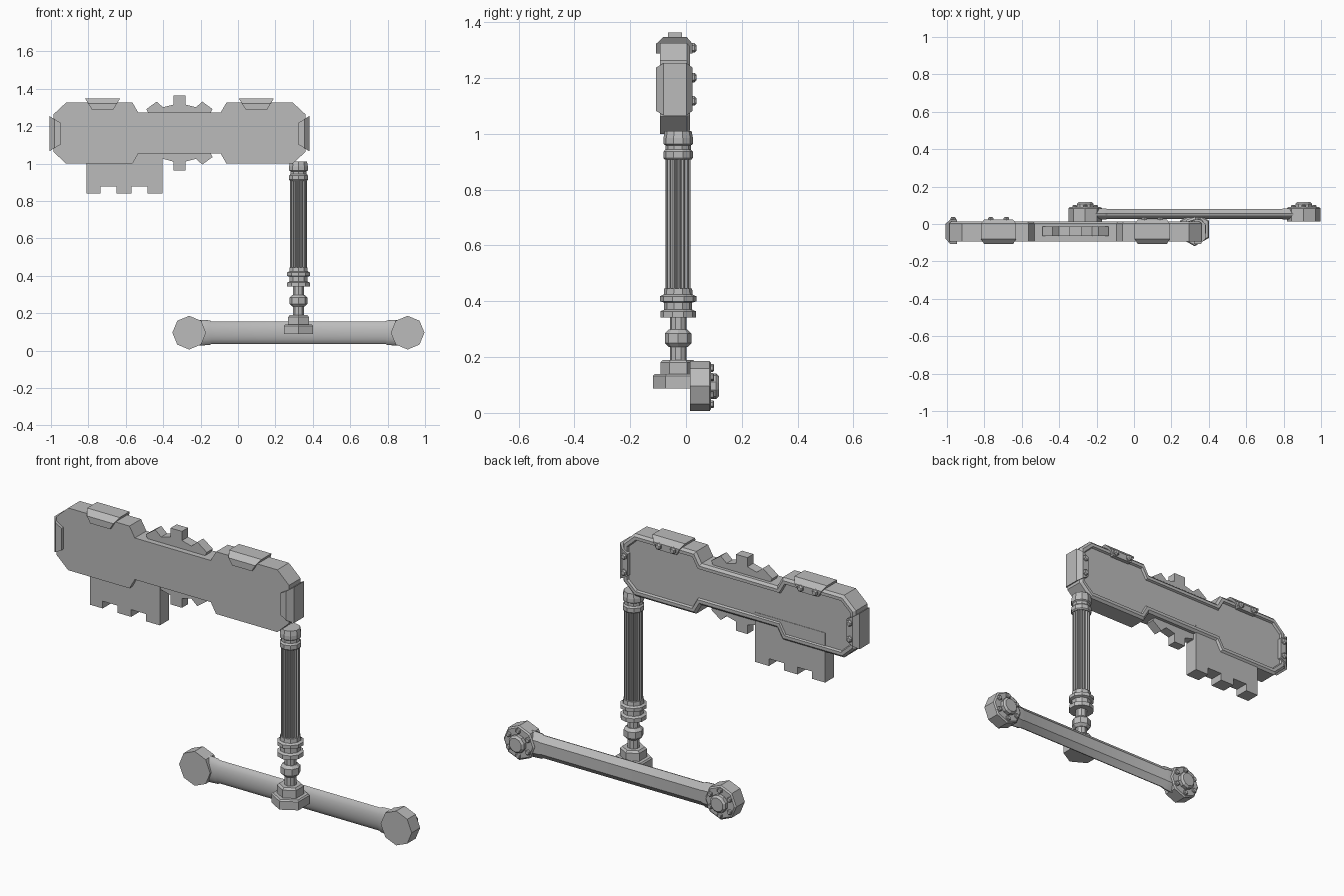
import bpy, bmesh
from math import sin, cos, pi, tau, radians

if "Cube" in bpy.data.objects:
    bpy.data.objects.remove(bpy.data.objects["Cube"])

grey = bpy.data.materials.new("plain_grey")
grey.use_nodes = True
grey.diffuse_color = (0.5, 0.5, 0.5, 1)
grey.node_tree.nodes["Principled BSDF"].inputs["Base Color"].default_value = (0.5, 0.5, 0.5, 1)


def finish(name, bm, smooth=None):
    bmesh.ops.recalc_face_normals(bm, faces=bm.faces)
    mesh = bpy.data.meshes.new(name)
    bm.to_mesh(mesh)
    bm.free()
    mesh.materials.append(grey)
    ob = bpy.data.objects.new(name, mesh)
    bpy.context.collection.objects.link(ob)
    if smooth:
        bpy.ops.object.select_all(action='DESELECT')
        ob.select_set(True)
        bpy.context.view_layer.objects.active = ob
        bpy.ops.object.shade_smooth_by_angle(angle=radians(smooth))
    return ob


def loft_mesh(rings):
    """Skin a list of equal rings and cap both ends."""
    bm = bmesh.new()
    loops = [[bm.verts.new(p) for p in r] for r in rings]
    n = len(loops[0])
    for a, b in zip(loops, loops[1:]):
        for i in range(n):
            j = (i + 1) % n
            bm.faces.new((a[i], a[j], b[j], b[i]))
    bm.faces.new(loops[0])
    bm.faces.new(loops[-1])
    return bm


def loft(name, rings, smooth=None):
    return finish(name, loft_mesh(rings), smooth)


def plate(name, pts, y0, y1):
    return loft(name, [[(x, y, z) for x, z in pts] for y in (y0, y1)])


def turned(name, cx, cy, profile, sides, smooth=None):
    """Upright turned part, with one corner along y."""
    return loft(name, [[(cx + r * sin(tau * i / sides), cy + r * cos(tau * i / sides), z)
                        for i in range(sides)] for r, z in profile], smooth)


def disc(name, cx, cz, profile, sides):
    """Turned part whose axis runs along y."""
    return loft(name, [[(cx + r * sin(tau * i / sides), y, cz + r * cos(tau * i / sides))
                        for i in range(sides)] for r, y in profile])


# Sign board, with a raised rim and recessed panel on the back
CX, CZ = -0.313, 1.163
quarter = [(0.674, 0.1), (0.606, 0.163), (0.251, 0.163), (0.22, 0.109)]
upper = quarter + [(-x, z) for x, z in reversed(quarter)]
outline = upper + [(x, -z) for x, z in reversed(upper)]
outline = [(CX + x, CZ + z) for x, z in outline]
bm = loft_mesh([[(x, y, z) for x, z in outline] for y in (-0.093, 0.003)])
bmesh.ops.recalc_face_normals(bm, faces=bm.faces)
back = max(bm.faces, key=lambda f: f.calc_center_median().y)
for width, depth in ((0.012, 0.011), (0.016, 0), (0.005, -0.011)):
    bmesh.ops.inset_region(bm, faces=[back], thickness=width, depth=depth, use_even_offset=True)
finish("sign_board", bm)

# Toothed ornament passing through the board
half = [(0.162, 0.1), (0.177, 0.128), (0.122, 0.168), (0.088, 0.138), (0.033, 0.152), (0.033, 0.2)]
crown = half + [(-x, z) for x, z in reversed(half)]
crown = crown + [(x, -z) for x, z in reversed(crown)]
plate("toothed_ornament", [(CX + x, CZ + z) for x, z in crown], -0.064, -0.014)

# Hanging flag with notched lower edge
flag = [(-0.404, 1.1), (-0.81, 1.1)]
for i, x in enumerate((-0.81, -0.735, -0.65, -0.57, -0.484, -0.404)):
    levels = (0.84, 0.878) if i % 2 else (0.878, 0.84)
    if i == 0:
        levels = (0.84,)
    elif i == 5:
        levels = (0.84,)
    flag += [(x, z) for z in levels]
plate("hanging_flag", flag, -0.07, 0.005)


# Clips on the board edges, each with two bolts on the back
def clip(name, place):
    rings = []
    for w, y0, y1, h in ((0.057, -0.108, 0.024, 0), (0.077, -0.108, 0.024, 0.034), (0.094, -0.08, 0.002, 0.06)):
        rings.append([(*place(u, h)[:1], y, place(u, h)[1])
                      for u, y in ((-w, y0), (w, y0), (w, y1), (-w, y1))])
    loft(name, rings)
    for s in (-1, 1):
        x, z = place(s * 0.042, 0.02)
        disc(name + "_bolt", x, z, [(0.017, 0.0), (0.017, 0.031), (0.011, 0.037)], 6)


for side, label in ((-1, "right"), (1, "left")):
    clip("top_clip_" + label, lambda u, h: (CX + side * 0.411 + u, 1.288 + h))
    clip("end_clip_" + label, lambda u, h: (CX + side * (0.634 + h), 1.16 + u))

# Fluted pole
PX, PY = 0.3235, -0.028
flutes = 16
shaft = []
for z in (0.44, 0.915):
    ring = []
    for i in range(flutes * 4):
        r = 0.045 if i % 4 < 2 else 0.037
        a = tau * (i + 0.5) / (flutes * 4)
        ring.append((PX + r * cos(a), PY + r * sin(a), z))
    shaft.append(ring)
loft("fluted_shaft", shaft)

turned("pole_capital", PX, PY, [
    (0.048, 0.908), (0.053, 0.914), (0.053, 0.936), (0.046, 0.944), (0.046, 0.959),
    (0.053, 0.964), (0.053, 0.985), (0.048, 1.01)], 10)
turned("pole_collar", PX, PY, [
    (0.045, 0.342), (0.064, 0.342), (0.064, 0.364), (0.05, 0.37), (0.05, 0.395),
    (0.065, 0.4), (0.065, 0.418), (0.052, 0.424), (0.05, 0.445)], 10)
turned("pole_stem", PX, PY, [(0.03, 0.17), (0.03, 0.35)], 10)
turned("stem_knob", PX, PY, [
    (0.034, 0.236), (0.048, 0.25), (0.048, 0.284), (0.034, 0.298)], 8)
turned("upper_nut", PX, PY, [
    (0.064, 0.13), (0.064, 0.18), (0.054, 0.19)], 6)
turned("base_nut", PX, PY, [
    (0.091, 0.088), (0.091, 0.132), (0.084, 0.139)], 6)

# Wall bar: rounded front, chamfered back, flared ends
BX, BZ, BY = 0.323, 0.096, 0.055
section = [(-sin(pi * i / 10), cos(pi * i / 10)) for i in range(11)] + [(0.9, -0.5), (0.9, 0.5)]
rings = []
for x, k in ((-0.56, 1.1), (-0.53, 1.15), (-0.475, 1.1), (-0.465, 1.0),
             (0.465, 1.0), (0.475, 1.1), (0.53, 1.15), (0.56, 1.1)):
    rings.append([(BX + x, BY + 0.028 * k * y, BZ + 0.06 * k * z) for y, z in section])
loft("wall_bar", rings, 25)

# End caps with a hub and a ring of bolts
for side, label in ((-1, "right"), (1, "left")):
    x = BX + side * 0.584
    disc("bar_cap_" + label, x, BZ, [(0.09, 0.014), (0.09, 0.084), (0.082, 0.09)], 8)
    disc("cap_hub_" + label, x, BZ, [(0.046, 0.08), (0.046, 0.108), (0.036, 0.118)], 10)
    for i in range(6):
        a = tau * i / 6
        disc("cap_bolt_" + label, x + 0.065 * sin(a), BZ + 0.065 * cos(a),
             [(0.014, 0.08), (0.014, 0.097), (0.01, 0.101)], 6)
